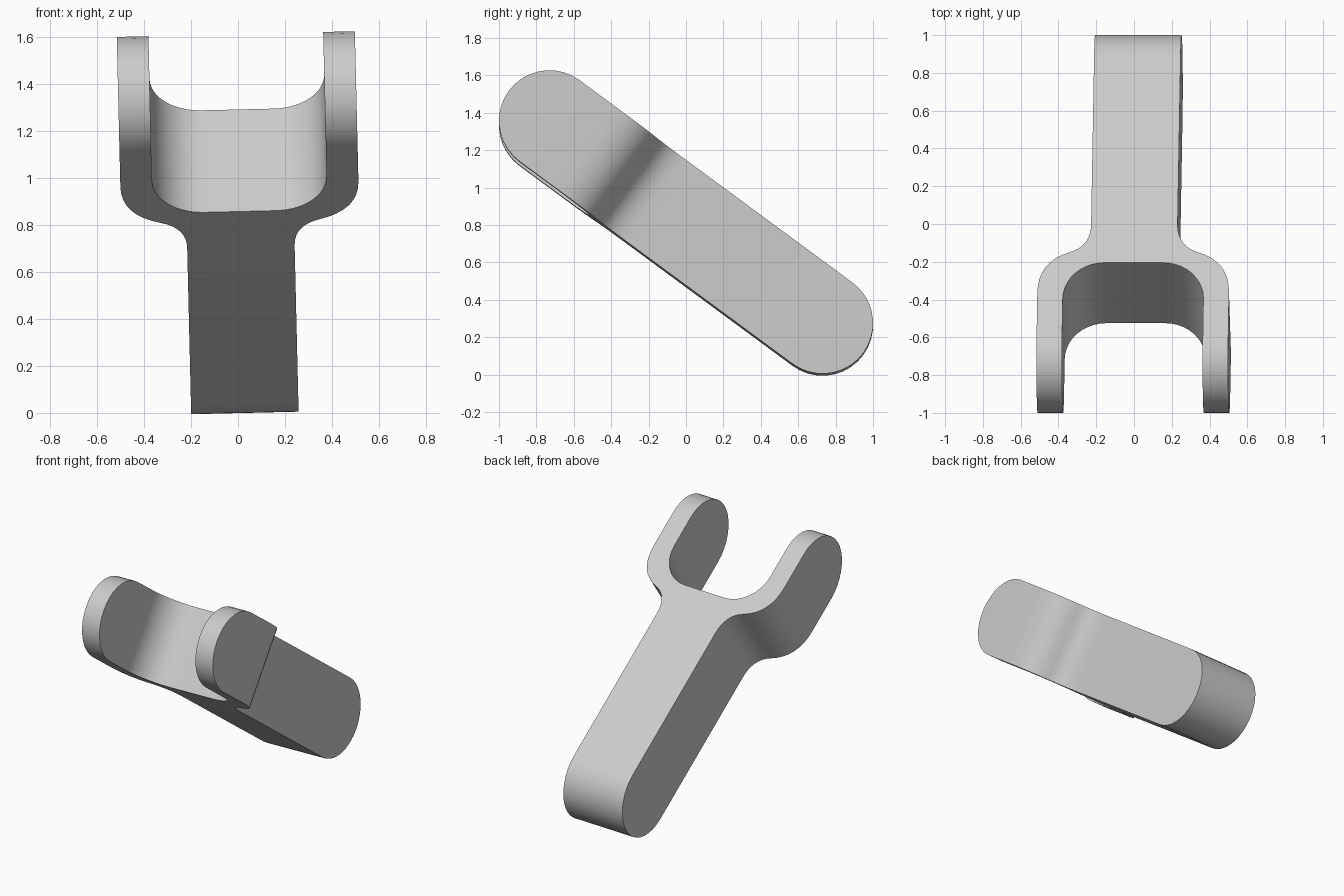
import bpy
import bmesh
import math
from mathutils import Matrix, Vector

if "Cube" in bpy.data.objects:
    bpy.data.objects.remove(bpy.data.objects["Cube"], do_unlink=True)

RADIUS = 0.27        # half thickness, also the radius of the round ends
REACH = 0.907        # centre of each round end along the length
LENGTH = REACH + RADIUS
HANDLE, OUTER, INNER = 0.229, 0.5075, 0.3725   # half widths
CAP_STEPS = 9


def bezier(a, b, c, steps=8):
    a, b, c = Vector(a), Vector(b), Vector(c)
    ts = [i / steps for i in range(steps + 1)]
    return [a * (1 - t) ** 2 + b * 2 * t * (1 - t) + c * t * t for t in ts]


def slot_corner(steps=10):
    angles = [math.pi / 2 * (1 - i / steps) for i in range(steps + 1)]
    return [Vector((0.155 + (INNER - 0.155) * math.sin(a),
                    0.69 - 0.237 * math.cos(a))) for a in angles]


# Half outline: handle end, flared shoulder, prong, rounded slot
half = [Vector((HANDLE, -LENGTH))]
half += bezier((HANDLE, 0.2), (HANDLE, 0.345), (0.34, 0.385))
half += bezier((0.34, 0.385), (OUTER, 0.445), (OUTER, 0.65))[1:]
half += [Vector((OUTER, LENGTH)), Vector((INNER, LENGTH))]
half += slot_corner()
outline = half + [Vector((-p.x, p.y)) for p in reversed(half)]

# Flat prism from the outline
bm = bmesh.new()
base = bm.faces.new([bm.verts.new((p.x, p.y, -RADIUS)) for p in outline])
top = bmesh.ops.extrude_face_region(bm, geom=[base])["geom"]
bmesh.ops.translate(bm, vec=(0, 0, 2 * RADIUS),
                    verts=[v for v in top if isinstance(v, bmesh.types.BMVert)])

# Slice both ends, then pull the slices into half-round caps
for side in (-1, 1):
    for i in range(CAP_STEPS):
        s = REACH + RADIUS * math.sin(math.pi / 2 * i / CAP_STEPS)
        bmesh.ops.bisect_plane(bm, geom=bm.verts[:] + bm.edges[:] + bm.faces[:],
                               plane_co=(0, side * s, 0), plane_no=(0, 1, 0),
                               dist=1e-5)
for v in bm.verts:
    past = max(0, abs(v.co.y) - REACH)
    height = math.sqrt(max(0, RADIUS ** 2 - past ** 2))
    v.co.z = math.copysign(height, v.co.z)
bmesh.ops.remove_doubles(bm, verts=bm.verts[:], dist=0.001)
bmesh.ops.recalc_face_normals(bm, faces=bm.faces[:])

# Lean the part upwards to the front, with a slight sideways roll
across = Vector((1, 0, 0.024)).normalized()
along = Vector((-0.014, -0.805, 0.593)).normalized()
along = (along - across * along.dot(across)).normalized()
up = across.cross(along)
if up.z < 0:
    across, up = -across, -up
pose = Matrix((across, along, up)).transposed().to_4x4()
pose.translation = (0.01, 0, 0.807)
bm.transform(pose)
bmesh.ops.recalc_face_normals(bm, faces=bm.faces[:])

mesh = bpy.data.meshes.new("fork_lever")
bm.to_mesh(mesh)
bm.free()
lever = bpy.data.objects.new("fork_lever", mesh)
bpy.context.collection.objects.link(lever)

# Plain grey material
grey = bpy.data.materials.new("light grey")
grey.use_nodes = True
colour = (0.6, 0.6, 0.6, 1)
grey.diffuse_color = colour
grey.node_tree.nodes["Principled BSDF"].inputs["Base Color"].default_value = colour
mesh.materials.append(grey)

bpy.ops.object.select_all(action="DESELECT")
lever.select_set(True)
bpy.context.view_layer.objects.active = lever
bpy.ops.object.shade_smooth_by_angle(angle=math.radians(35))
